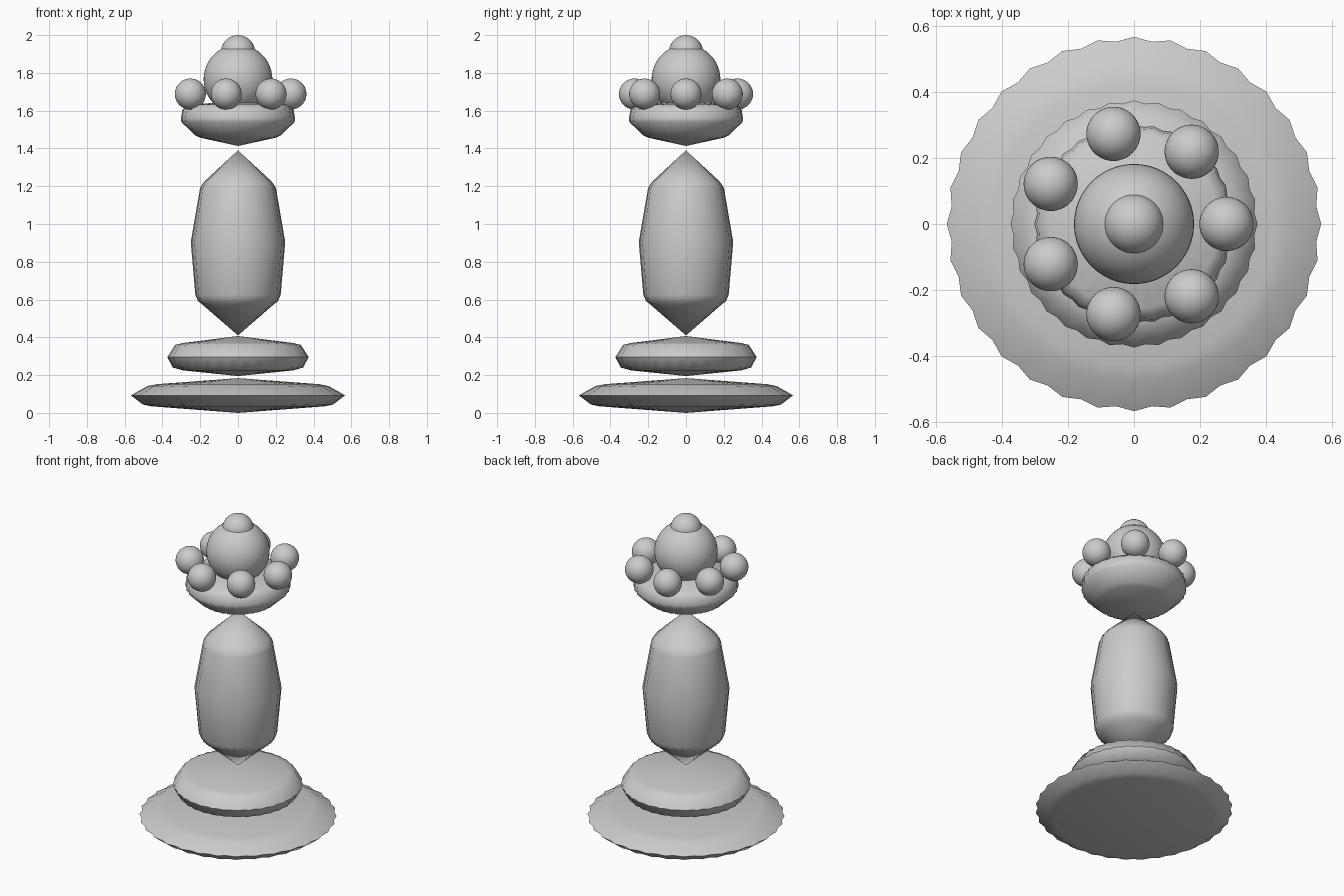
import bpy, bmesh
from math import cos, sin, tau, radians

if "Cube" in bpy.data.objects:
    bpy.data.objects.remove(bpy.data.objects["Cube"])

FLUTES = 32


def smooth(ob, angle):
    bpy.ops.object.select_all(action='DESELECT')
    ob.select_set(True)
    bpy.context.view_layer.objects.active = ob
    bpy.ops.object.shade_smooth_by_angle(angle=radians(angle))


def fluted(name, bottom, rings, top, depth=0.022):
    """Turned part with pointed ends and alternating ridges and grooves."""
    bm = bmesh.new()
    n = FLUTES * 2
    loops = []
    for r, z in rings:
        loop = []
        for i in range(n):
            k = r * (1 - depth * (i % 2))
            loop.append(bm.verts.new((k * cos(tau * i / n), k * sin(tau * i / n), z)))
        loops.append(loop)
    low, high = bm.verts.new((0, 0, bottom)), bm.verts.new((0, 0, top))
    for i in range(n):
        j = (i + 1) % n
        bm.faces.new((low, loops[0][j], loops[0][i]))
        for a, b in zip(loops, loops[1:]):
            bm.faces.new((a[i], a[j], b[j], b[i]))
        bm.faces.new((high, loops[-1][i], loops[-1][j]))
    mesh = bpy.data.meshes.new(name)
    bm.to_mesh(mesh)
    bm.free()
    ob = bpy.data.objects.new(name, mesh)
    bpy.context.collection.objects.link(ob)
    smooth(ob, 50)


def ball(name, r, loc):
    bpy.ops.mesh.primitive_uv_sphere_add(segments=48, ring_count=24, radius=r, location=loc)
    ob = bpy.context.object
    ob.name = name
    smooth(ob, 50)


# Stepped base
fluted("base", 0.0, [(0.46, 0.035), (0.505, 0.045), (0.567, 0.093), (0.48, 0.142), (0.43, 0.152)], 0.184)
fluted("collar", 0.195, [(0.29, 0.225), (0.345, 0.24), (0.374, 0.295), (0.333, 0.36), (0.29, 0.37)], 0.407)

# Fluted column
fluted("column", 0.41, [(0.19, 0.575), (0.212, 0.592), (0.226, 0.625), (0.25, 0.905),
                        (0.202, 1.185), (0.193, 1.205), (0.175, 1.228)], 1.39)

# Crown dish
fluted("crown_dish", 1.413, [(0.20, 1.457), (0.225, 1.468), (0.30, 1.54), (0.302, 1.558),
                             (0.295, 1.605), (0.26, 1.632)], 1.65)

# Crown balls
ball("crown_dome", 0.182, (0, 0, 1.767))
ball("finial", 0.09, (0, 0, 1.91))
for i in range(7):
    a = tau * i / 7
    ball(f"crown_ball_{i + 1}", 0.082, (0.28 * cos(a), 0.28 * sin(a), 1.688))
